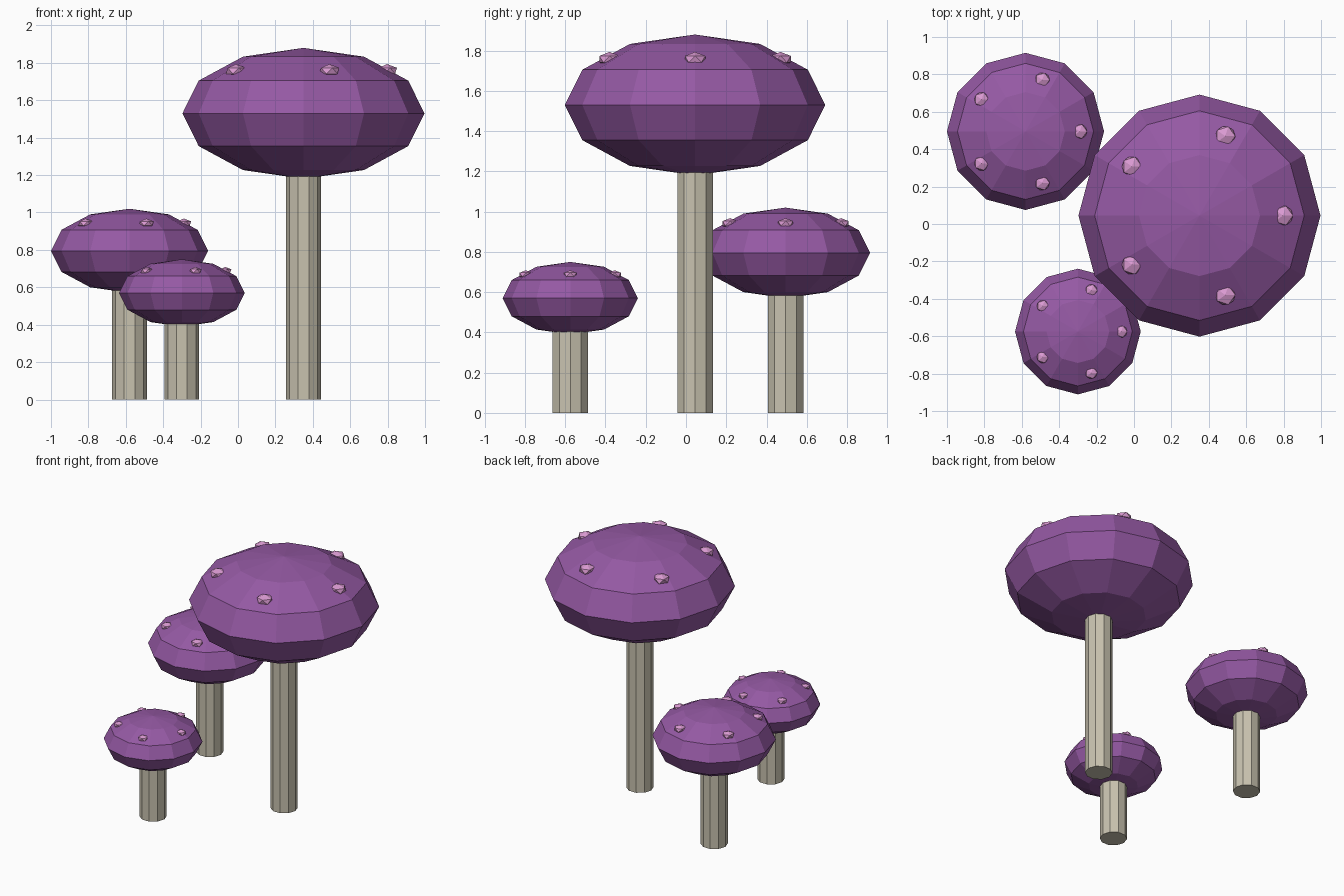
import bpy
import bmesh
from math import cos, sin, pi
from mathutils import Matrix, Vector

if "Cube" in bpy.data.objects:
    bpy.data.objects.remove(bpy.data.objects["Cube"], do_unlink=True)


def make_material(name, rgb):
    mat = bpy.data.materials.new(name)
    mat.use_nodes = True
    colour = (*rgb, 1.0)
    mat.diffuse_color = colour
    mat.node_tree.nodes["Principled BSDF"].inputs["Base Color"].default_value = colour
    return mat


purple = make_material("cap purple", (0.30, 0.10, 0.37))
pink = make_material("spot pink", (0.70, 0.32, 0.64))
cream = make_material("stem cream", (0.58, 0.54, 0.43))


def finish(bm, name, mat):
    mesh = bpy.data.meshes.new(name)
    bm.to_mesh(mesh)
    bm.free()
    mesh.materials.append(mat)
    obj = bpy.data.objects.new(name, mesh)
    bpy.context.scene.collection.objects.link(obj)
    return obj


def mushroom(label, x, y, z, radius, half_height, spot):
    # Ten-sided stem reaching up inside the cap
    bm = bmesh.new()
    bmesh.ops.create_cone(bm, cap_ends=True, segments=10, radius1=0.0925,
                          radius2=0.0925, depth=z,
                          matrix=Matrix.Rotation(pi / 2, 4, "Z"))
    finish(bm, label + "_stem", cream).location = (x, y, z / 2)

    # Flattened faceted cap
    bm = bmesh.new()
    bmesh.ops.create_uvsphere(bm, u_segments=12, v_segments=6, radius=1)
    bmesh.ops.scale(bm, vec=(radius, radius, half_height), verts=bm.verts)
    finish(bm, label + "_cap", purple).location = (x, y, z)

    # Ring of five half-sunk spots
    bm = bmesh.new()
    for i in range(5):
        a = i * 2 * pi / 5
        place = Vector((cos(a) * radius * 0.69, sin(a) * radius * 0.69,
                        half_height * 0.65))
        bmesh.ops.create_icosphere(
            bm, subdivisions=1, radius=spot,
            matrix=Matrix.Translation(place) @ Matrix.Diagonal((1, 1, 0.6, 1)))
    finish(bm, label + "_spots", pink).location = (x, y, z)


mushroom("large", 0.35, 0.045, 1.53, 0.647, 0.35, 0.06)
mushroom("medium", -0.58, 0.495, 0.795, 0.42, 0.225, 0.044)
mushroom("small", -0.30, -0.575, 0.57, 0.336, 0.18, 0.036)
